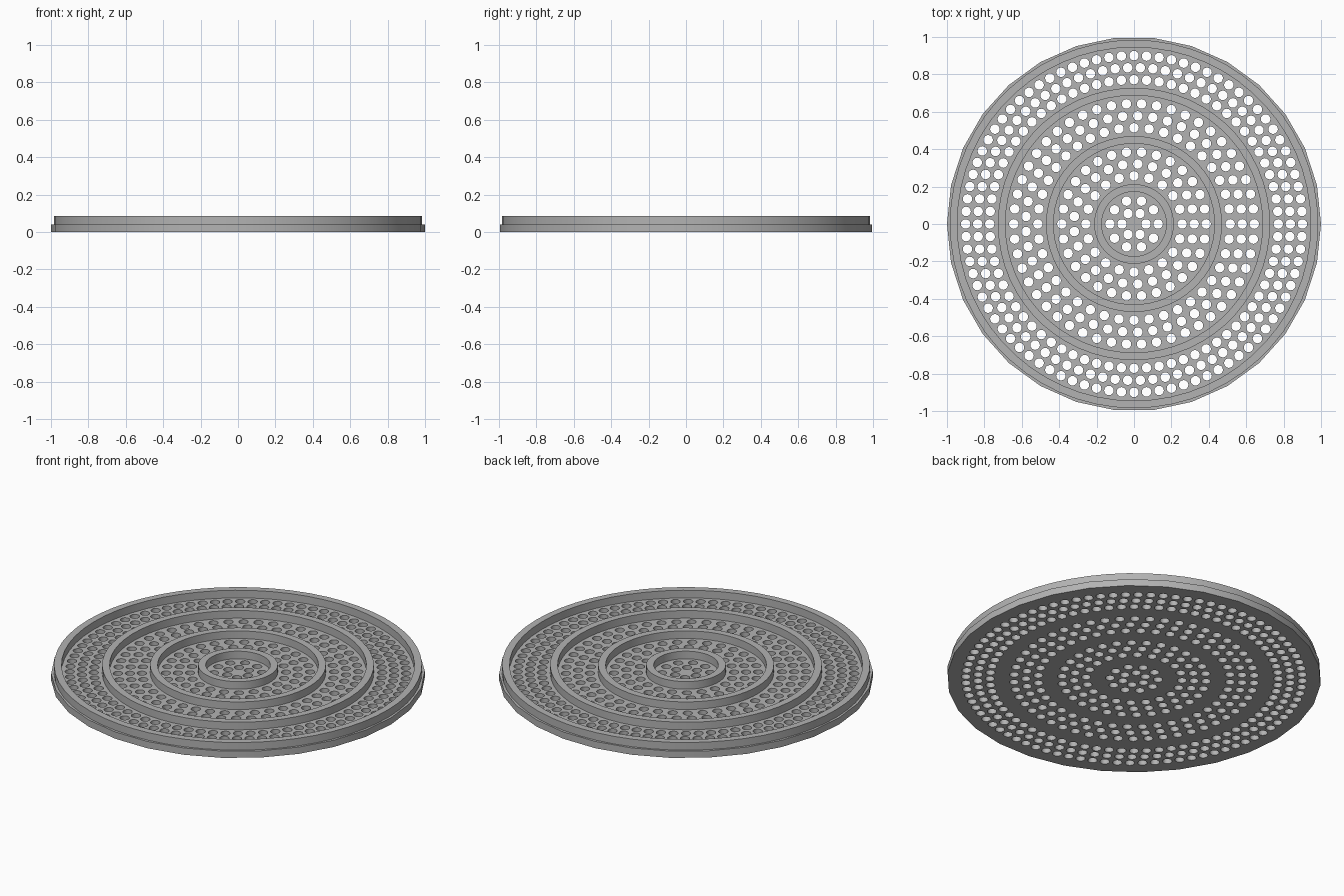
import bpy, bmesh, math

cube = bpy.data.objects.get("Cube")
if cube:
    bpy.data.objects.remove(cube, do_unlink=True)

PITCH = 0.0643        # radial step between hole rows
HOLE_R = 0.0255
BASE_TOP = 0.04
RIM_TOP = 0.085

grey = bpy.data.materials.new("plain_grey")
grey.use_nodes = True
colour = (0.45, 0.45, 0.45, 1)
grey.diffuse_color = colour
grey.node_tree.nodes["Principled BSDF"].inputs["Base Color"].default_value = colour


def make_object(name, bm):
    bmesh.ops.recalc_face_normals(bm, faces=bm.faces)
    mesh = bpy.data.meshes.new(name)
    bm.to_mesh(mesh)
    bm.free()
    mesh.materials.append(grey)
    obj = bpy.data.objects.new(name, mesh)
    bpy.context.collection.objects.link(obj)
    return obj


def prism(bm, radius, z0, z1, sides, x=0, y=0):
    pts = [(x + radius * math.cos(math.tau * i / sides),
            y + radius * math.sin(math.tau * i / sides)) for i in range(sides)]
    base = bm.faces.new([bm.verts.new((px, py, z0)) for px, py in pts])
    top = bmesh.ops.extrude_face_region(bm, geom=[base])["geom"]
    bmesh.ops.translate(bm, vec=(0, 0, z1 - z0),
                        verts=[v for v in top if isinstance(v, bmesh.types.BMVert)])


def ring(name, inner, outer, sides):
    # square-section wall standing on the disc
    bm = bmesh.new()
    loops = []
    for r, z in ((inner, BASE_TOP), (outer, BASE_TOP), (outer, RIM_TOP), (inner, RIM_TOP)):
        loops.append([bm.verts.new((r * math.cos(math.tau * i / sides),
                                    r * math.sin(math.tau * i / sides), z))
                      for i in range(sides)])
    for k in range(4):
        a, b = loops[k], loops[(k + 1) % 4]
        for i in range(sides):
            j = (i + 1) % sides
            bm.faces.new((a[i], a[j], b[j], b[i]))
    return make_object(name, bm)


# Base disc
bm = bmesh.new()
prism(bm, 1, 0, BASE_TOP, 30)
disc = make_object("perforated_disc", bm)

# Hole cutter: rows between the walls, more tightly spaced in the outer band
bm = bmesh.new()
for row in range(1, 15):
    if row % 4 == 3:
        continue
    count = row * (6 if row > 11 or row == 1 else 5)
    for i in range(count):
        a = math.tau * i / count
        prism(bm, HOLE_R, -0.05, 0.1, 16, row * PITCH * math.cos(a), row * PITCH * math.sin(a))
cutter = make_object("hole_cutter", bm)
cutter.hide_render = True

cut = disc.modifiers.new("holes", "BOOLEAN")
cut.object = cutter
cut.solver = "EXACT"
bpy.context.view_layer.objects.active = disc
disc.select_set(True)
bpy.ops.object.modifier_apply(modifier=cut.name)
bpy.data.objects.remove(cutter, do_unlink=True)

# Concentric walls in the gaps between hole bands
names = ("inner_wall", "middle_wall", "outer_wall", "rim_wall")
walls = [ring(n, PITCH * k - 0.02, PITCH * k + 0.02, 60)
         for n, k in zip(names, (3, 7, 11, 15))]

for obj in [disc] + walls:
    obj.select_set(True)
bpy.ops.object.shade_smooth_by_angle(angle=math.radians(30))
